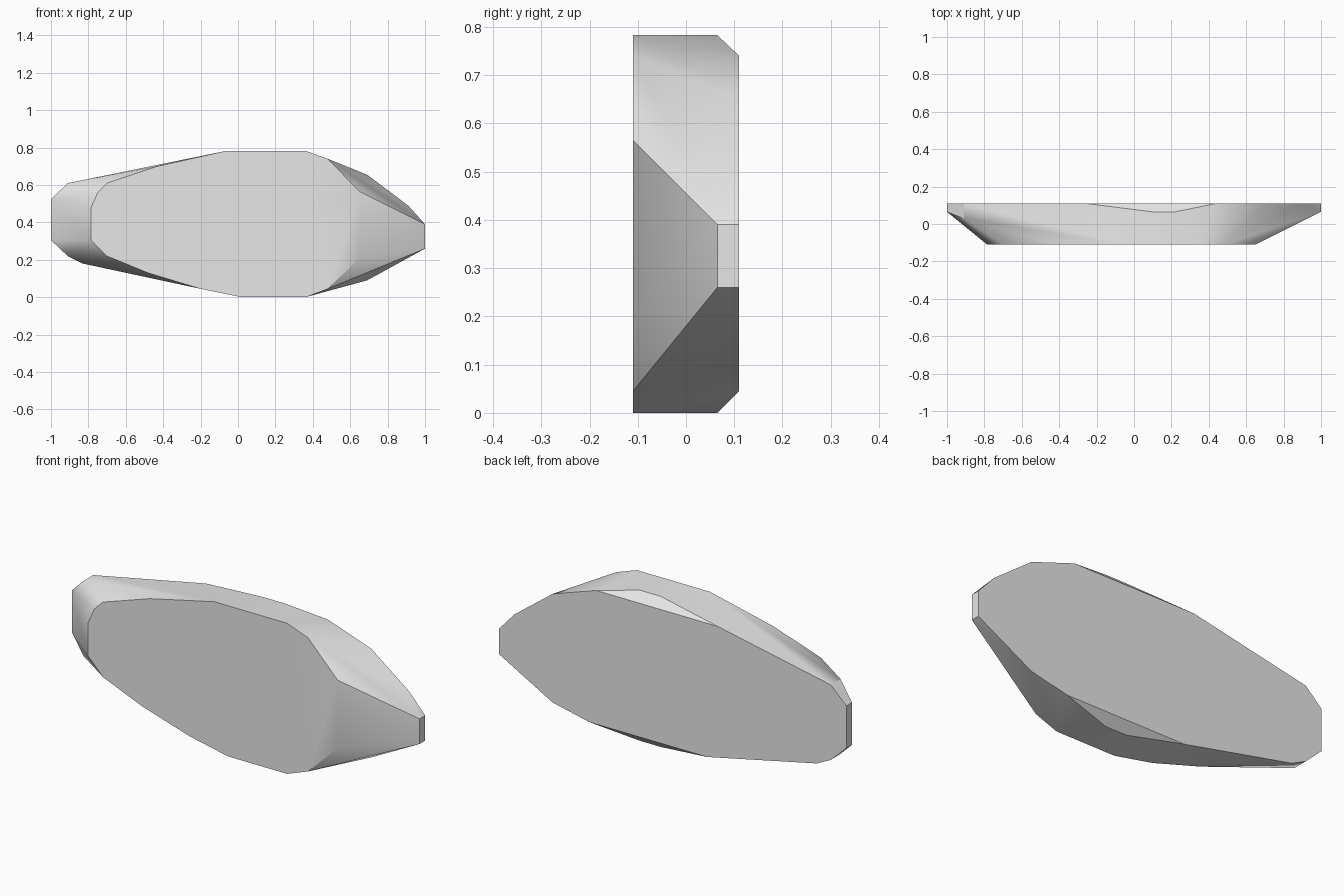
import bpy, bmesh, math

cube = bpy.data.objects.get("Cube")
if cube:
    bpy.data.objects.remove(cube, do_unlink=True)

# Single grey material
grey = bpy.data.materials.new("light_grey")
grey.use_nodes = True
color = (0.8, 0.8, 0.8, 1)
grey.diffuse_color = color
grey.node_tree.nodes["Principled BSDF"].inputs["Base Color"].default_value = color

FRONT, BACK, RIM = -0.11, 0.11, 0.065

# Front face outline (x, z)
front = [(-.785, .48), (-.785, .305), (-.70, .22), (-.48, .13), (-.2, .045),
         (.02, 0), (.36, 0), (.48, .045), (.65, .21), (.65, .565),
         (.48, .74), (.36, .783), (-.06, .783), (-.43, .7), (-.70, .61), (-.75, .56)]

# Back face outline (x, z)
back = [(-1, .305), (-1, .525), (-.91, .61), (-.26, .74), (.44, .74), (.69, .655),
        (.91, .49), (1, .39), (1, .26), (.69, .09), (.48, .045), (-.2, .045),
        (-.83, .18), (-.91, .22)]

# Rim corners: blunt ends and the chamfered top and bottom edges
rim = [(-1, .305), (-1, .525), (1, .39), (1, .26),
       (.1, .783), (.22, .783), (.1, 0), (.22, 0)]

# Faceted solid wrapped around the three outlines
bm = bmesh.new()
for outline, y in ((front, FRONT), (back, BACK), (rim, RIM)):
    for x, z in outline:
        bm.verts.new((x, y, z))
for z in (.22, .61):
    bm.verts.new((-.91, .03, z))
hull = bmesh.ops.convex_hull(bm, input=bm.verts[:])
loose = {v for v in hull["geom_interior"] + hull["geom_unused"]
         if isinstance(v, bmesh.types.BMVert)}
bmesh.ops.delete(bm, geom=list(loose), context="VERTS")
bmesh.ops.dissolve_limit(bm, angle_limit=math.radians(1),
                         verts=bm.verts[:], edges=bm.edges[:])
bmesh.ops.recalc_face_normals(bm, faces=bm.faces[:])

mesh = bpy.data.meshes.new("faceted_slab")
bm.to_mesh(mesh)
bm.free()
mesh.materials.append(grey)
slab = bpy.data.objects.new("faceted_slab", mesh)
bpy.context.collection.objects.link(slab)

# Soft shading across shallow facets, crisp at steep edges
bpy.ops.object.select_all(action="DESELECT")
slab.select_set(True)
bpy.context.view_layer.objects.active = slab
bpy.ops.object.shade_smooth_by_angle(angle=math.radians(30))
